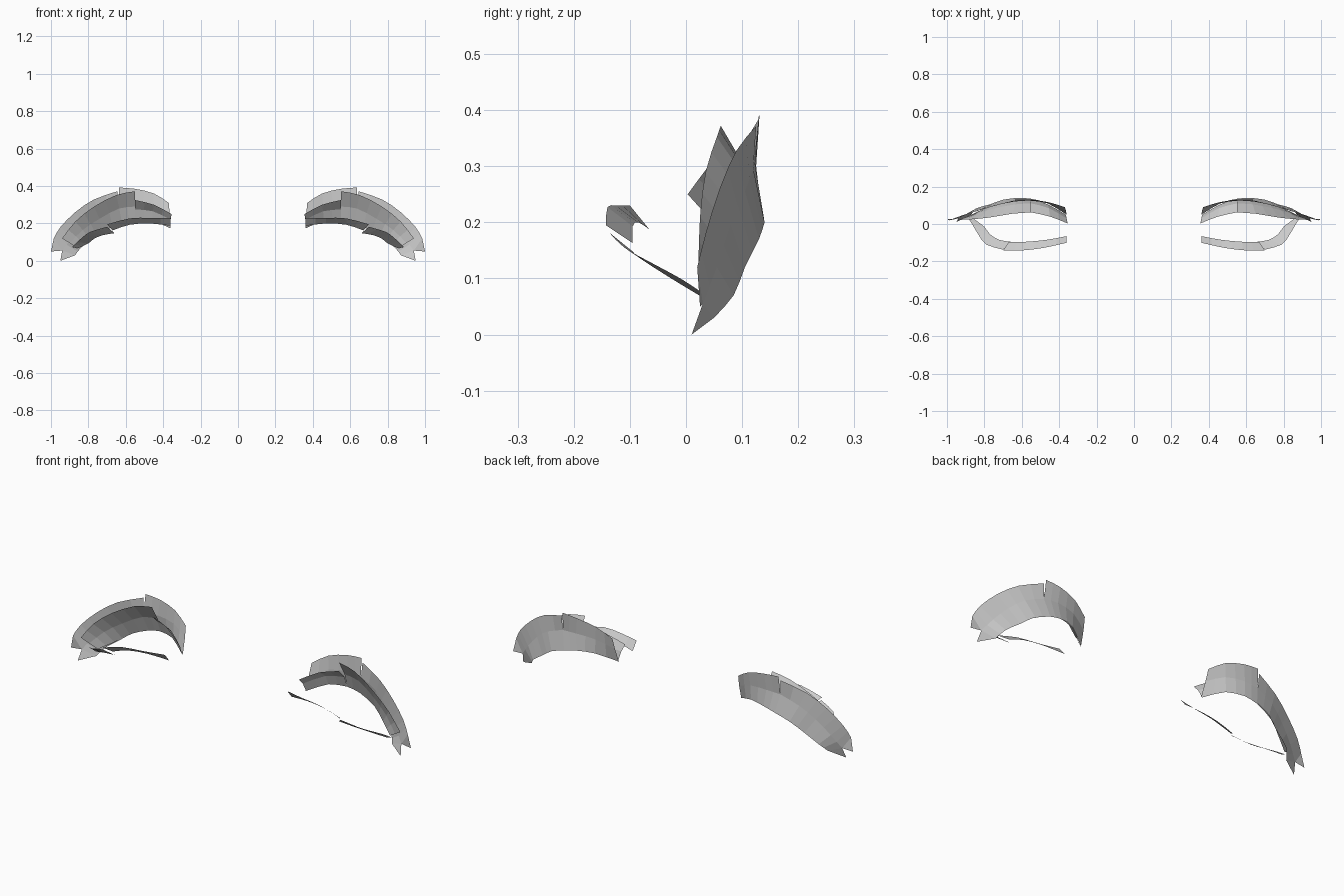
import bpy, bmesh
from mathutils import Vector


def spline(pts, steps=2):
    """Catmull-Rom through the points."""
    p = [Vector(q) for q in pts]
    p = [2 * p[0] - p[1]] + p + [2 * p[-1] - p[-2]]
    out = []
    for i in range(1, len(p) - 2):
        a, b, c, d = p[i - 1:i + 3]
        for k in range(steps):
            t = k / steps
            out.append(0.5 * (2 * b + (c - a) * t + (2 * a - 5 * b + 4 * c - d) * t * t
                              + (3 * b - a - 3 * c + d) * t ** 3))
    return out + [p[-2]]


def sheet(name, rails, tips=()):
    """Loft a thin sheet between edge rails, mirrored to the other side."""
    bm = bmesh.new()
    rows = [[bm.verts.new(v) for v in spline(r)] for r in rails]
    for lo, hi in zip(rows, rows[1:]):
        for i in range(len(lo) - 1):
            bm.faces.new((lo[i], lo[i + 1], hi[i + 1], hi[i]))
    # pointed ends of the outer corner
    for k, tip in enumerate(tips):
        bm.faces.new((rows[k][-1], bm.verts.new(tip), rows[k + 1][-1]))
    bmesh.ops.recalc_face_normals(bm, faces=bm.faces)
    me = bpy.data.meshes.new(name)
    bm.to_mesh(me)
    bm.free()
    ob = bpy.data.objects.new(name, me)
    bpy.context.collection.objects.link(ob)
    ob.modifiers.new("mirror", "MIRROR").use_mirror_merge = False
    return ob


# upper lash, rear sheet: inner part and lower stepped outer part
sheet("upper_lash_rear_inner", [
    [(.36, .05, .175), (.46, .11, .215), (.55, .135, .215), (.62, .14, .2)],
    [(.365, .075, .25), (.455, .11, .29), (.56, .125, .30), (.64, .12, .295)],
    [(.37, .09, .31), (.45, .115, .36), (.55, .13, .385), (.635, .13, .392)]])
sheet("upper_lash_rear_outer", [
    [(.62, .14, .2), (.7, .13, .17), (.77, .105, .12), (.84, .085, .07), (.87, .05, .03)],
    [(.64, .12, .295), (.74, .105, .255), (.82, .08, .195), (.89, .055, .12), (.94, .03, .055)],
    [(.645, .125, .372), (.77, .09, .328), (.87, .06, .26), (.95, .035, .18), (.985, .02, .12)]],
    tips=[(.95, .01, 0), (1.0, .025, .05)])

# upper lash, front sheet leaning forward, again stepped
sheet("upper_lash_front_inner", [
    [(.365, .05, .175), (.46, .105, .215), (.55, .133, .215)],
    [(.36, .03, .22), (.455, .085, .265), (.55, .11, .275)],
    [(.355, .003, .25), (.45, .04, .3), (.55, .062, .325)]])
sheet("upper_lash_front_outer", [
    [(.55, .133, .215), (.62, .137, .2), (.72, .12, .16), (.79, .09, .11), (.86, .05, .07)],
    [(.55, .11, .29), (.635, .105, .28), (.74, .085, .225), (.83, .06, .165), (.9, .035, .095)],
    [(.55, .062, .372), (.65, .055, .352), (.77, .035, .29), (.87, .025, .21), (.94, .022, .12)]])

# lower lash: inner strip and outer strip rising back to the corner
sheet("lower_lash_inner", [
    [(.36, -.065, .187), (.47, -.085, .2), (.58, -.095, .193), (.67, -.095, .163)],
    [(.36, -.1, .23), (.47, -.125, .23), (.58, -.14, .227), (.7, -.143, .195)]])
sheet("lower_lash_outer", [
    [(.66, -.095, .148), (.72, -.085, .138), (.77, -.055, .118), (.8, -.015, .093), (.86, .03, .066)],
    [(.7, -.137, .182), (.79, -.11, .155), (.83, -.06, .127), (.86, -.01, .1), (.885, .03, .074)]])
